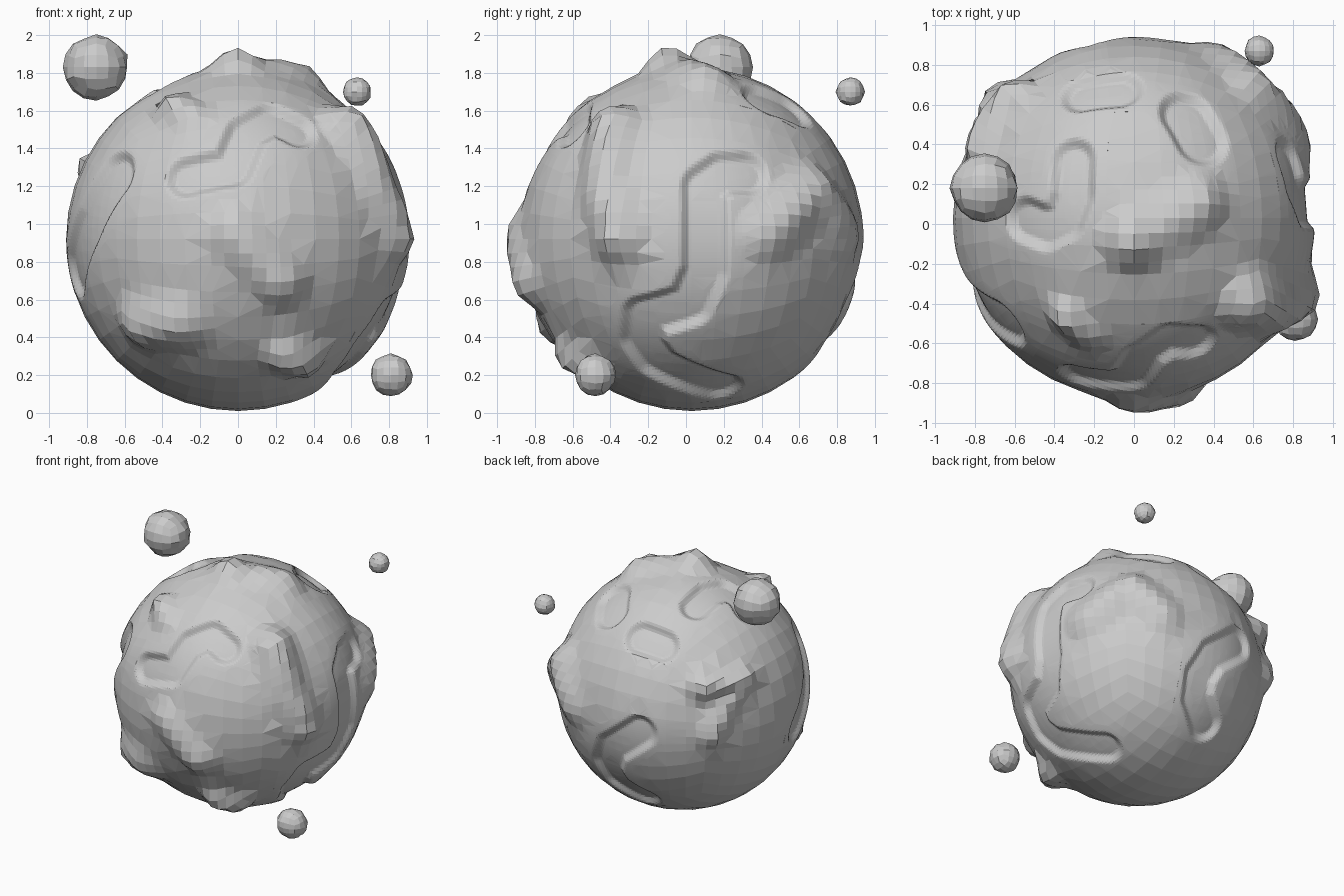
import bpy, bmesh, math, random
from mathutils import Vector
from mathutils.geometry import intersect_point_line

random.seed(4)
if "Cube" in bpy.data.objects:
    bpy.data.objects.remove(bpy.data.objects["Cube"])

CENTRE = Vector((0, 0.03, 0.92))
RADIUS = 0.91

stone = bpy.data.materials.new("grey stone")
stone.use_nodes = True
stone.diffuse_color = (0.6, 0.6, 0.6, 1)
stone.node_tree.nodes["Principled BSDF"].inputs["Base Color"].default_value = (0.6, 0.6, 0.6, 1)


def side_basis(turn, tilt):
    """Right, up and outward axes of a sketching plane turned about z and tilted."""
    a, e = math.radians(turn), math.radians(tilt)
    right = Vector((math.cos(a), math.sin(a), 0))
    out = Vector((math.sin(a) * math.cos(e), -math.cos(a) * math.cos(e), math.sin(e)))
    return right, out.cross(right), out


PLANES = {
    "front": (side_basis(0, 0), True),
    "left": (side_basis(90, 0), True),
    "top": (side_basis(0, 90), True),
    "back": (side_basis(215, 22), False),
    "under": (side_basis(140, -25), False),
}


def on_globe(plane, points):
    """Project sketch points outward onto the globe; any third value is kept as a height."""
    (right, up, out), absolute = PLANES[plane]
    result = []
    for u, v, *height in points:
        if absolute:
            u, v = u - CENTRE.dot(right), v - CENTRE.dot(up)
        u, v = u / RADIUS, v / RADIUS
        w = math.sqrt(max(0, 1 - u * u - v * v))
        result.append(((right * u + up * v + out * w).normalized(), sum(height)))
    return result


def nearest(p, path):
    """Distance of direction p from a path across the globe, and the path's height there."""
    best = (9, 0)
    for (a, ha), (b, hb) in zip(path, path[1:]):
        t = min(1, max(0, intersect_point_line(p, a, b)[1]))
        d = (p - a.lerp(b, t).normalized()).length * RADIUS
        best = min(best, (d, ha + (hb - ha) * t))
    return best


def smooth(t):
    t = min(1, max(0, t))
    return t * t * (3 - 2 * t)


# Hills: path with peak heights, spread
HILLS = [(on_globe(plane, pts), w) for plane, pts, w in [
    ("top", [(0, -0.08, 0.12), (0.1, -0.02, 0.05), (0.24, 0.04, 0.07), (0.33, 0.1, 0.08)], 0.18),
    ("front", [(-0.34, 1.61, 0.09), (-0.24, 1.57, 0.05)], 0.12),
    ("front", [(-0.02, 0.95, 0.07), (0.12, 0.8, 0.07), (0.23, 0.69, 0.1)], 0.16),
    ("front", [(-0.5, 0.47, 0.1), (-0.32, 0.47, 0.09)], 0.19),
    ("front", [(0.25, 0.31, 0.1), (0.35, 0.28, 0.1)], 0.14),
    ("left", [(-0.38, 1.5, 0.14), (-0.43, 1.2, 0.09), (-0.36, 0.93, 0.11)], 0.18),
    ("under", [(-0.36, 0.38, 0.07), (-0.04, 0.6, 0.1), (0.2, 0.4, 0.07)], 0.18),
    ("back", [(0.14, 0.02, 0.12), (0.43, 0.07, 0.1), (0.3, -0.1, 0.06), (0.21, -0.33, 0.08)], 0.13),
]]

# Sunken basins: path, half width
BASINS = [(on_globe(plane, pts), w) for plane, pts, w in [
    ("front", [(-0.27, 1.25), (-0.03, 1.3), (0.05, 1.49), (0.18, 1.56), (0.31, 1.5)], 0.1),
    ("front", [(-0.66, 1.25), (-0.8, 1.0), (-0.87, 0.75)], 0.13),
    ("top", [(-0.55, 0.02), (-0.45, -0.02), (-0.36, 0.02), (-0.31, 0.15), (-0.31, 0.32)], 0.1),
    ("top", [(-0.25, 0.66), (-0.08, 0.68)], 0.11),
    ("top", [(0.27, 0.55), (0.34, 0.43)], 0.13),
    ("left", [(0.32, 1.27), (0.2, 1.27), (0.1, 1.2), (0.1, 0.75), (0.02, 0.57),
              (-0.22, 0.5), (-0.23, 0.37), (-0.15, 0.26), (0.02, 0.18), (0.18, 0.13)], 0.11),
    ("under", [(0.74, 0.23), (0.56, 0.12), (0.46, -0.04), (0.44, -0.2), (0.5, -0.38)], 0.115),
]]
WALL, DEPTH = 0.06, 0.04


def near_hill(p):
    return any(nearest(p, path)[0] < w + 0.02 for path, w in HILLS)


def near_shore(p):
    return any(abs(nearest(p, path)[0] - w) < 0.075 for path, w in BASINS)


def relief(p):
    """Height of the ground in direction p."""
    height = 0
    for path, w in HILLS:
        d, peak = nearest(p, path)
        t = min(1, max(0, 1.1 - d / w))
        height = max(height, peak * (t + smooth(t)) / 2 * random.uniform(0.93, 1.05))
    for path, w in BASINS:
        height -= DEPTH * smooth((w - nearest(p, path)[0]) / WALL + 0.5)
    return height


def ball_mesh(cuts):
    """Sphere of even quads, made from a subdivided cube."""
    bm = bmesh.new()
    bmesh.ops.create_cube(bm, size=2)
    bmesh.ops.subdivide_edges(bm, edges=bm.edges[:], cuts=cuts, use_grid_fill=True)
    for v in bm.verts:
        v.co = Vector([math.tan(c * math.pi / 4) for c in v.co]).normalized()
    return bm


def refine(bm, test, cuts):
    """Add detail to the faces that pass the test, keeping the ball round."""
    faces = [f for f in bm.faces if test(f.calc_center_median().normalized())]
    edges = list({e for f in faces for e in f.edges})
    bmesh.ops.subdivide_edges(bm, edges=edges, cuts=cuts, use_grid_fill=True)
    for v in bm.verts:
        v.co.normalize()


def finish(bm, name, centre):
    big = [f for f in bm.faces if len(f.verts) > 4]
    bmesh.ops.triangulate(bm, faces=big)
    bmesh.ops.recalc_face_normals(bm, faces=bm.faces[:])
    mesh = bpy.data.meshes.new(name)
    bm.to_mesh(mesh)
    bm.free()
    mesh.materials.append(stone)
    obj = bpy.data.objects.new(name, mesh)
    obj.location = centre
    bpy.context.collection.objects.link(obj)


# Planet with hills and basins
planet = ball_mesh(9)
refine(planet, lambda p: near_hill(p) or near_shore(p), 1)
refine(planet, near_shore, 3)
for vert in planet.verts:
    vert.co *= RADIUS + relief(vert.co)
finish(planet, "planet", CENTRE)

# Rough little moons
for name, centre, radius in [
    ("large_moon", (-0.75, 0.18, 1.83), 0.17),
    ("medium_moon", (0.81, -0.48, 0.2), 0.11),
    ("small_moon", (0.63, 0.87, 1.7), 0.075),
]:
    moon = ball_mesh(3)
    for vert in moon.verts:
        vert.co *= radius * random.uniform(0.95, 1.05)
    finish(moon, name, centre)
